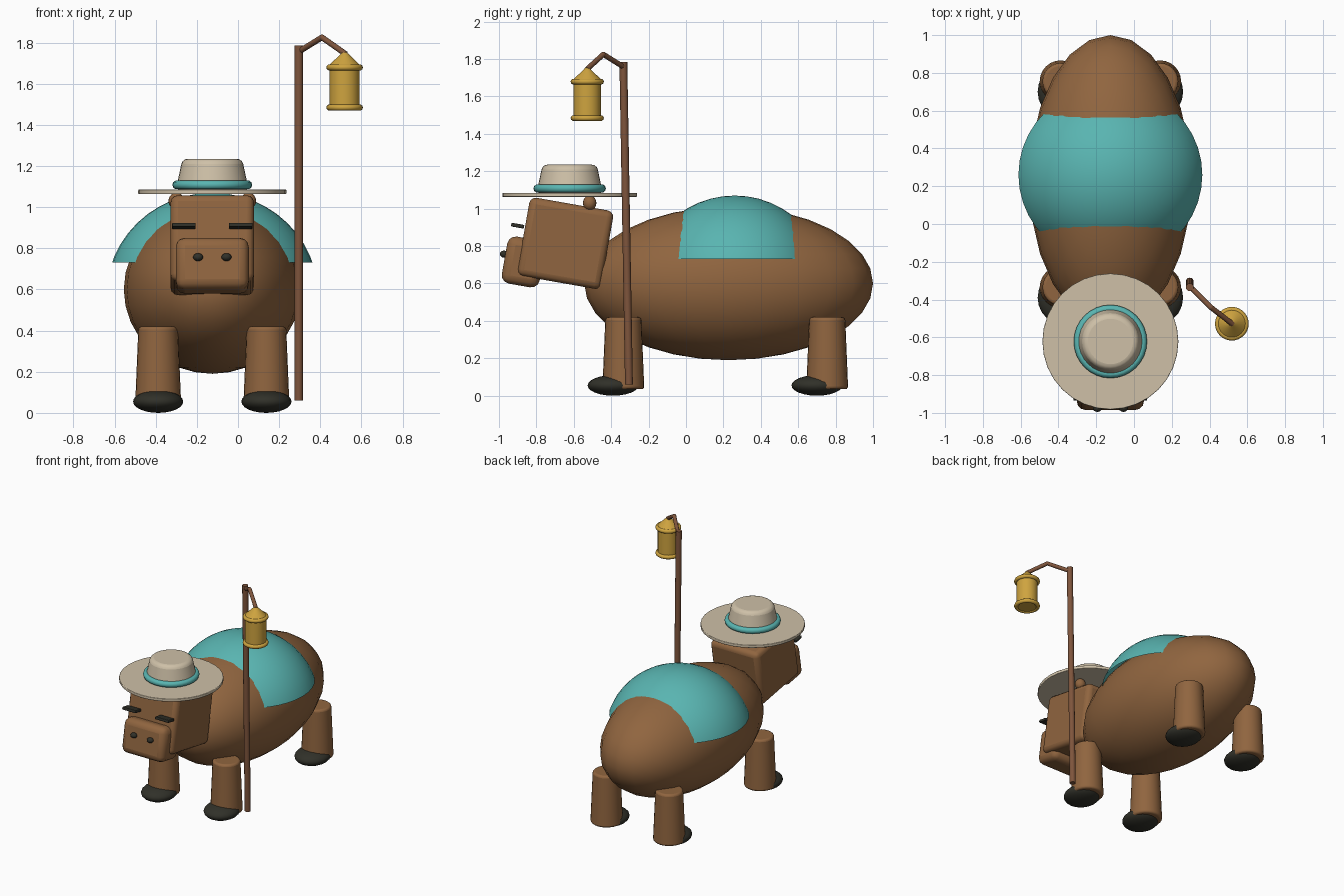
import bpy, bmesh, math
from mathutils import Vector, Matrix

if "Cube" in bpy.data.objects:
    bpy.data.objects.remove(bpy.data.objects["Cube"])


def material(name, rgb):
    m = bpy.data.materials.new(name)
    m.use_nodes = True
    color = (*rgb, 1)
    m.diffuse_color = color
    node = next(n for n in m.node_tree.nodes if n.type == "BSDF_PRINCIPLED")
    node.inputs["Base Color"].default_value = color
    return m


BROWN = material("brown_hide", (0.28, 0.13, 0.05))
WOOD = material("pole_wood", (0.21, 0.09, 0.045))
TEAL = material("teal_cloth", (0.1, 0.46, 0.44))
CREAM = material("cream_straw", (0.62, 0.53, 0.39))
GOLD = material("lantern_gold", (0.62, 0.37, 0.05))
DARK = material("dark_hoof", (0.03, 0.03, 0.022))

MID = -0.125   # centre line of the animal
TILT = math.radians(-10)


def finish(name, mat, angle=40):
    ob = bpy.context.object
    ob.name = name
    ob.data.materials.append(mat)
    bpy.ops.object.shade_smooth_by_angle(angle=math.radians(angle))
    return ob


def bevel(ob, width, segments=3):
    mod = ob.modifiers.new("rounding", "BEVEL")
    mod.width, mod.segments = width, segments
    mod.limit_method = "ANGLE"
    mod.angle_limit = math.radians(40)
    return ob


def ball(name, loc, radii, mat, segs=24, rings=16):
    bpy.ops.mesh.primitive_uv_sphere_add(segments=segs, ring_count=rings, location=loc)
    bpy.context.object.scale = radii
    bpy.ops.object.transform_apply(location=False, rotation=False)
    return finish(name, mat, 60)


def box(name, loc, size, mat, round_by):
    bpy.ops.mesh.primitive_cube_add(size=1, location=loc, rotation=(TILT, 0, 0))
    bpy.context.object.scale = size
    bpy.ops.object.transform_apply(location=False, rotation=False)
    return bevel(finish(name, mat, 60), round_by)


def frustum(name, x, y, z0, z1, r0, r1, mat, round_by=0, sides=32):
    bpy.ops.mesh.primitive_cone_add(vertices=sides, radius1=r0, radius2=r1,
                                    depth=z1 - z0, location=(x, y, (z0 + z1) / 2))
    ob = finish(name, mat)
    return bevel(ob, round_by) if round_by else ob


def rod(name, a, b, r, mat):
    a, b = Vector(a), Vector(b)
    bpy.ops.mesh.primitive_cylinder_add(vertices=12, radius=r, depth=(b - a).length,
                                        location=(a + b) / 2)
    bpy.context.object.rotation_euler = (b - a).to_track_quat("Z", "Y").to_euler()
    return finish(name, mat)


def ring(name, loc, major, minor, mat):
    bpy.ops.mesh.primitive_torus_add(major_radius=major, minor_radius=minor, location=loc,
                                     major_segments=32, minor_segments=10)
    return finish(name, mat, 60)


# Body
ball("body", (MID, 0.228, 0.6), (0.43, 0.772, 0.41), BROWN)

# Saddle blanket: open dome trimmed level at its hem
blanket = ball("saddle_blanket", (MID, 0.26, 0.57), (0.515, 0.5, 0.5), TEAL, 40, 24)
bm = bmesh.new()
bm.from_mesh(blanket.data)
bmesh.ops.bisect_plane(bm, geom=bm.verts[:] + bm.edges[:] + bm.faces[:],
                       plane_co=(0, 0, 0.16), plane_no=(0, 0, 1), clear_inner=True)
bm.to_mesh(blanket.data)
bm.free()

# Legs and hooves
for end, y in (("front", -0.335), ("rear", 0.755)):
    for side, s in (("left", 1), ("right", -1)):
        x = MID + s * 0.263
        frustum(f"{end}_{side}_leg", x, y, 0.035, 0.42, 0.112, 0.096, BROWN, 0.015, 24)
        ball(f"{end}_{side}_hoof", (x, y - 0.055, 0.055), (0.122, 0.136, 0.055), DARK, 20, 12)

# Head and face
box("head", (MID, -0.645, 0.815), (0.405, 0.455, 0.425), BROWN, 0.035)
box("muzzle", (MID, -0.869, 0.715), (0.355, 0.205, 0.255), BROWN, 0.045)
for side, s in (("left", 1), ("right", -1)):
    ball(f"{side}_nostril", (MID + s * 0.069, -0.973, 0.757), (0.025, 0.022, 0.019), DARK, 14, 8)
    box(f"{side}_eye", (MID + s * 0.138, -0.9, 0.909), (0.114, 0.07, 0.02), DARK, 0.005)
    ball(f"{side}_ear", (MID + s * 0.175, -0.515, 1.03), (0.038, 0.036, 0.04), BROWN, 16, 10)

# Hat
HAT_Y = -0.622
frustum("hat_brim", MID, HAT_Y, 1.063, 1.085, 0.36, 0.36, CREAM, 0.004)
frustum("hat_crown", MID, HAT_Y, 1.08, 1.235, 0.178, 0.145, CREAM, 0.025)
ring("hat_band", (MID, HAT_Y, 1.108), 0.172, 0.022, TEAL)

# Lantern pole with bent hook
rod("pole", (0.295, -0.305, 0.06), (0.295, -0.335, 1.785), 0.021, WOOD)
PEAK = (0.408, -0.442, 1.825)
rod("hook_rise", (0.295, -0.33, 1.755), PEAK, 0.014, WOOD)
rod("hook_drop", PEAK, (0.522, -0.53, 1.745), 0.014, WOOD)
ball("hook_joint", PEAK, (0.014, 0.014, 0.014), WOOD, 12, 8)

# Lantern
LX, LY = 0.518, -0.528
frustum("lantern_body", LX, LY, 1.475, 1.675, 0.073, 0.073, GOLD, 0.012)
frustum("lantern_cap", LX, LY, 1.685, 1.755, 0.08, 0.008, GOLD)
for label, z in (("top", 1.679), ("bottom", 1.484)):
    ring(f"lantern_{label}_rim", (LX, LY, z), 0.074, 0.015, GOLD)
